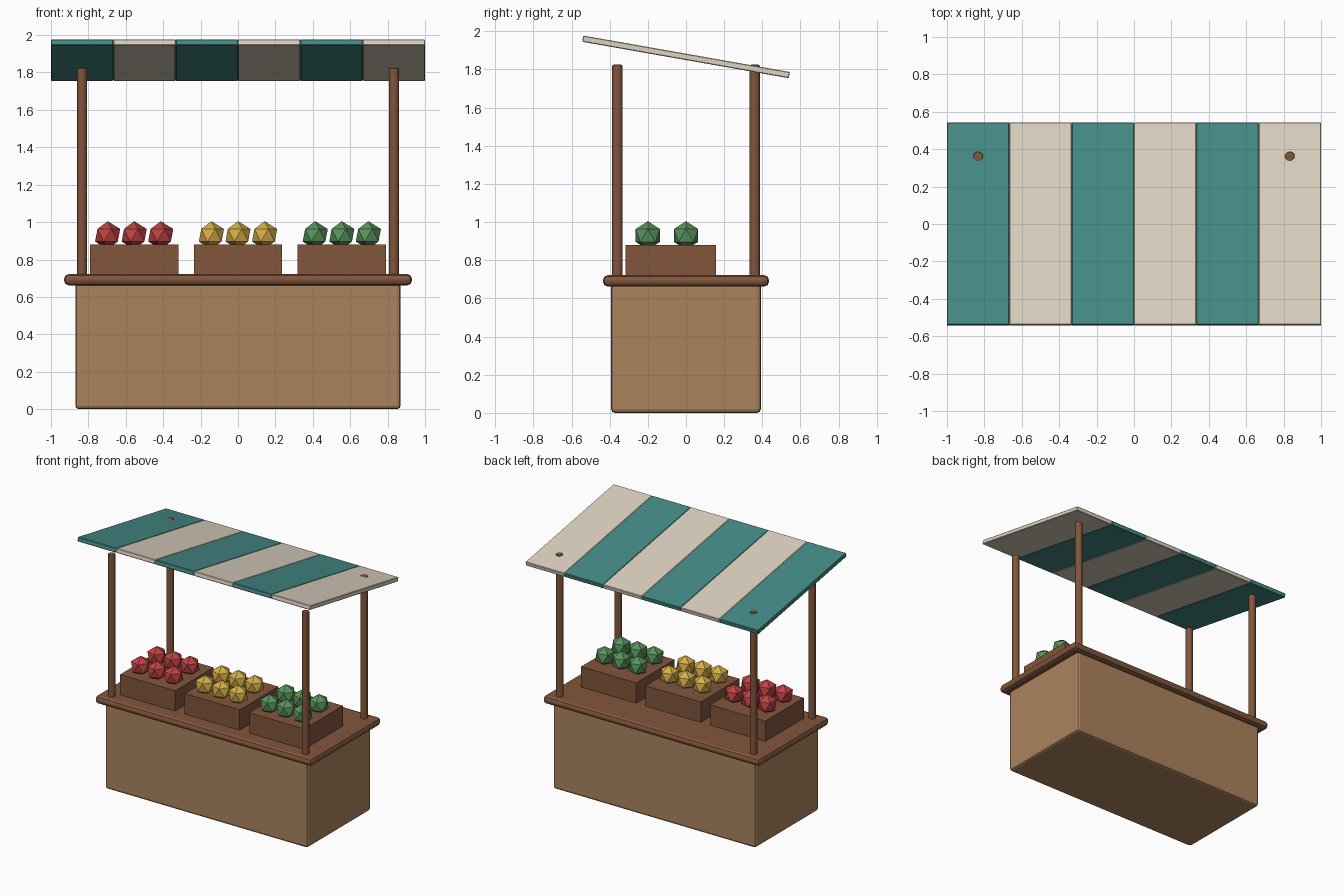
import bpy, math
from mathutils import Matrix

if "Cube" in bpy.data.objects:
    bpy.data.objects.remove(bpy.data.objects["Cube"])


def mat(name, r, g, b):
    # sRGB 0-255 to linear
    lin = [((c / 255 + 0.055) / 1.055) ** 2.4 for c in (r, g, b)]
    m = bpy.data.materials.new(name)
    m.diffuse_color = (*lin, 1)
    m.use_nodes = True
    m.node_tree.nodes["Principled BSDF"].inputs["Base Color"].default_value = m.diffuse_color
    return m


light_wood = mat("light wood", 172, 132, 94)
dark_wood = mat("dark wood", 130, 86, 60)
teal = mat("teal cloth", 70, 140, 135)
cream = mat("cream cloth", 222, 211, 194)
red = mat("red fruit", 190, 66, 66)
yellow = mat("yellow fruit", 214, 174, 72)
green = mat("green fruit", 88, 148, 92)


def finish(name, material, bevel=0, segments=2):
    ob = bpy.context.object
    ob.name = name
    ob.data.materials.append(material)
    if bevel:
        b = ob.modifiers.new("bevel", 'BEVEL')
        b.width, b.segments = bevel, segments
        b.limit_method = 'ANGLE'
        b.angle_limit = math.radians(50)
    return ob


def box(name, material, size, centre, bevel=0, segments=2):
    bpy.ops.mesh.primitive_cube_add(size=1)
    bpy.context.object.data.transform(
        Matrix.Translation(centre) @ Matrix.Diagonal((*size, 1)))
    return finish(name, material, bevel, segments)


# stall body and counter
box("stall_body", light_wood, (1.74, 0.785, 0.68), (0, 0, 0.34), 0.02)
box("counter_top", dark_wood, (1.86, 0.87, 0.06), (0, 0, 0.692), 0.025)

# four posts
for sx, side in ((-1, "left"), (1, "right")):
    for sy, end in ((-1, "front"), (1, "back")):
        bpy.ops.mesh.primitive_cylinder_add(
            vertices=12, radius=0.027, depth=1.125,
            location=(sx * 0.833, sy * 0.36, 1.2625))
        finish(f"{end}_{side}_post", dark_wood, 0.008)

# sloping striped awning
for i in range(6):
    s = box(f"awning_stripe_{i + 1}", cream if i % 2 else teal,
            (1 / 3, 1.1, 0.033), ((i - 2.5) / 3, 0, 0), 0.004, 1)
    s.location.z = 1.866
    s.rotation_euler.x = math.radians(-10)

# crates, each with two rows of three fruits
for x, colour, label in ((-0.555, red, "red"), (0, yellow, "yellow"),
                         (0.555, green, "green")):
    box(f"{label}_fruit_crate", dark_wood, (0.473, 0.473, 0.17), (x, -0.08, 0.795))
    for i in range(3):
        for j in range(2):
            bpy.ops.mesh.primitive_ico_sphere_add(
                subdivisions=1, radius=0.075,
                location=(x + (i - 1) * 0.142, -0.2 + j * 0.2, 0.93))
            finish(f"{label}_fruit_{j * 3 + i + 1}", colour)
